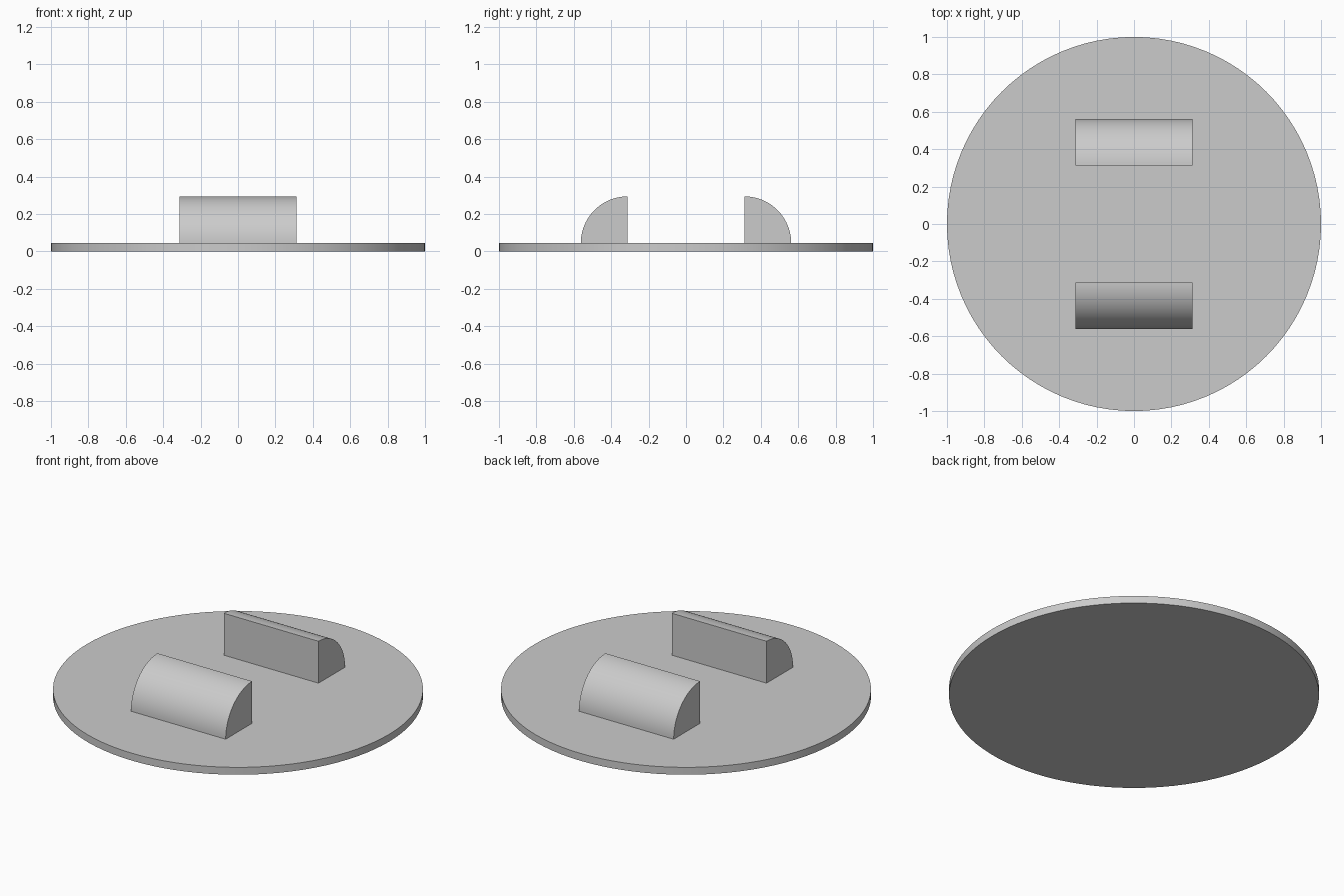
import bpy
import bmesh
from math import sin, cos, pi, radians

cube = bpy.data.objects.get("Cube")
if cube:
    bpy.data.objects.remove(cube, do_unlink=True)

THICK = 0.044     # disc thickness
HALF = 0.3125     # half length of a block, and its inner face distance
RADIUS = 0.25     # radius of the quarter-round blocks
STEPS = 24

grey = bpy.data.materials.new("plain grey")
grey.use_nodes = True
colour = (0.6, 0.6, 0.6, 1)
grey.diffuse_color = colour
grey.node_tree.nodes["Principled BSDF"].inputs["Base Color"].default_value = colour


def finish(obj):
    obj.data.materials.append(grey)
    bpy.ops.object.select_all(action="DESELECT")
    obj.select_set(True)
    bpy.context.view_layer.objects.active = obj
    bpy.ops.object.shade_smooth_by_angle(angle=radians(30))


# Round base plate
bpy.ops.mesh.primitive_cylinder_add(vertices=96, radius=1, depth=THICK,
                                    location=(0, 0, THICK / 2))
base = bpy.context.object
base.name = "base_disc"
finish(base)


def quarter_block(name, side):
    """Quarter-round bar along x, its flat face towards the middle."""
    bm = bmesh.new()
    arc = [(RADIUS * cos(pi / 2 * i / STEPS), RADIUS * sin(pi / 2 * i / STEPS))
           for i in range(STEPS + 1)]
    verts = [bm.verts.new((-HALF, side * (HALF + y), THICK + z))
             for y, z in [(0, 0)] + arc]
    face = bm.faces.new(verts)
    ext = bmesh.ops.extrude_face_region(bm, geom=[face], use_keep_orig=True)
    moved = [v for v in ext["geom"] if isinstance(v, bmesh.types.BMVert)]
    bmesh.ops.translate(bm, verts=moved, vec=(2 * HALF, 0, 0))
    bmesh.ops.recalc_face_normals(bm, faces=bm.faces)
    mesh = bpy.data.meshes.new(name)
    bm.to_mesh(mesh)
    bm.free()
    obj = bpy.data.objects.new(name, mesh)
    bpy.context.collection.objects.link(obj)
    finish(obj)


# Pair of quarter-round blocks
for name, side in (("front_block", -1), ("back_block", 1)):
    quarter_block(name, side)
